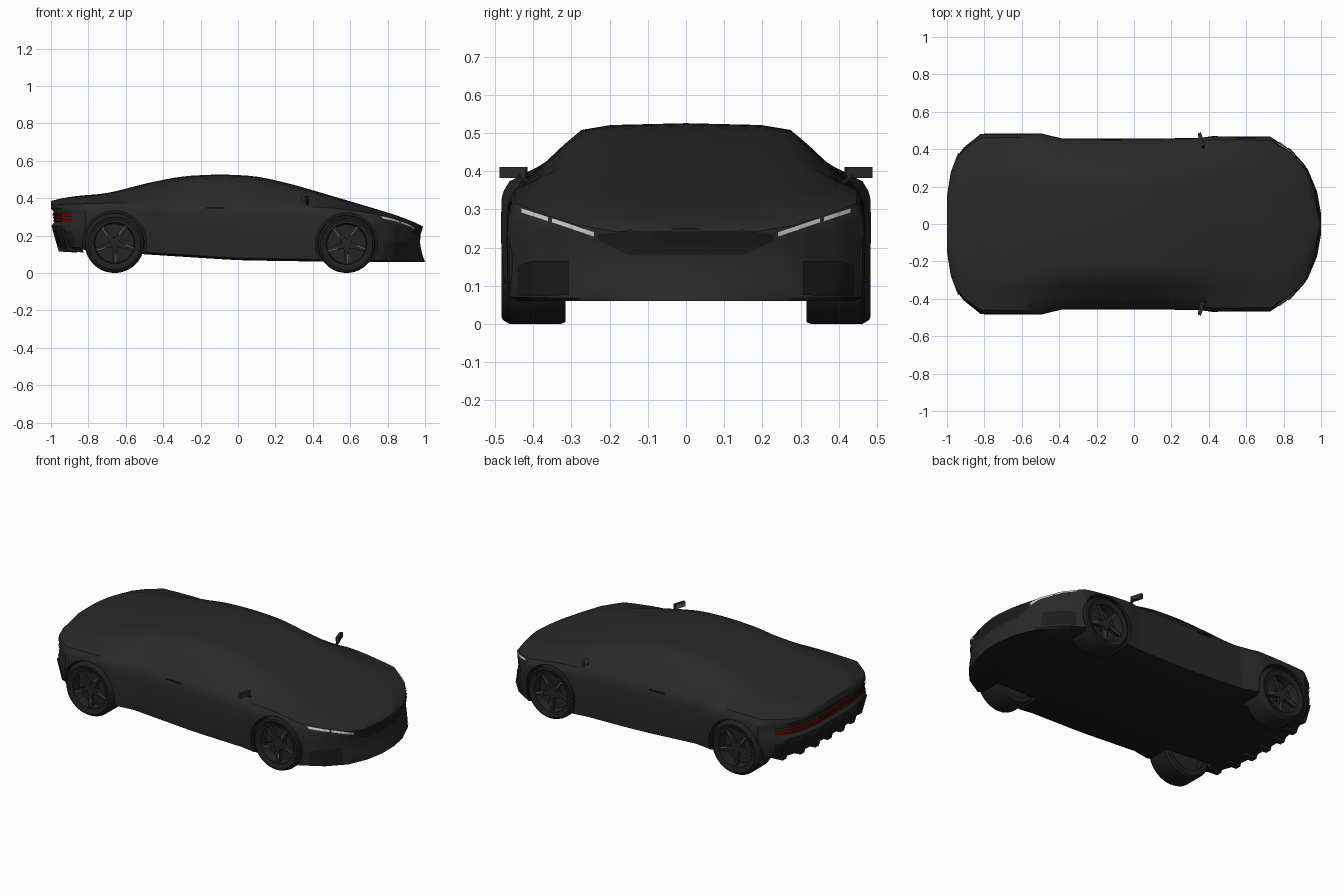
import bpy, bmesh, math
from mathutils import Vector, Matrix
from mathutils.bvhtree import BVHTree

cube = bpy.data.objects.get("Cube")
if cube:
    bpy.data.objects.remove(cube, do_unlink=True)


def material(name, r, g, b):
    m = bpy.data.materials.new(name)
    m.use_nodes = True
    m.diffuse_color = (r, g, b, 1)
    m.node_tree.nodes["Principled BSDF"].inputs["Base Color"].default_value = (r, g, b, 1)
    return m


PAINT = material("charcoal paint", .022, .022, .022)
BLACK = material("black trim", .011, .011, .011)
TYRE = material("tyre rubber", .014, .014, .014)
RIM = material("dark rim", .018, .018, .018)
SILVER = material("silver", .16, .16, .16)
LAMP = material("white lamp", .6, .6, .6)
RED = material("red lamp", .25, .002, .002)


def finish(bm, name, mats, recalc=True, angle=35):
    if recalc:
        bmesh.ops.recalc_face_normals(bm, faces=bm.faces[:])
    me = bpy.data.meshes.new(name)
    bm.to_mesh(me)
    bm.free()
    ob = bpy.data.objects.new(name, me)
    bpy.context.collection.objects.link(ob)
    for m in mats:
        me.materials.append(m)
    smooth(ob, angle)
    return ob


def smooth(ob, angle=35):
    bpy.ops.object.select_all(action='DESELECT')
    ob.select_set(True)
    bpy.context.view_layer.objects.active = ob
    bpy.ops.object.shade_smooth_by_angle(angle=math.radians(angle))


def linear(keys, x):
    x = min(max(x, keys[0][0]), keys[-1][0])
    for (a, p), (b, q) in zip(keys, keys[1:]):
        if x <= b:
            return p + (q - p) * (x - a) / (b - a)


def soft(keys, x, r=.07):
    # averaged samples round off the corners of a key line
    r = min(r, 1 - abs(x))
    return sum(linear(keys, x + r * k / 3) for k in range(-3, 4)) / 7


# Body outlines along the length
PLAN = [(-1, .15), (-.98, .28), (-.95, .36), (-.91, .41), (-.86, .45), (-.82, .482),
        (-.5, .485), (-.38, .456), (0, .456), (.35, .46), (.42, .47), (.73, .468),
        (.84, .4), (.93, .3), (.98, .18), (1, .06)]
ROOF = [(-1, .385), (-.9, .41), (-.7, .424), (-.5, .478), (-.3, .518), (-.1, .528),
        (.1, .519), (.3, .472), (.6, .383), (.9, .295), (1, .25)]
SHOULDER = [(-1, .365), (-.66, .375), (0, .365), (.5, .35), (.75, .315), (.9, .272), (1, .232)]
FLOOR = [(-1, .13), (-.85, .125), (-.5, .1), (0, .068), (.5, .06), (1, .06)]
# End faces: inward shift by height
TAIL = [(.13, .05), (.25, 0), (.27, .02), (.325, .02), (.34, 0)]
NOSE = [(.06, 0), (.12, .022), (.2, .03), (.25, .012)]
# Side rows: height share, width share
ROWS = [(.04, .985), (.25, 1), (.52, 1), (.61, 1), (.85, .995), (.91, .985), (1, .955)]


def section(x):
    w, t = linear(PLAN, x), soft(ROOF, x)
    s, b = soft(SHOULDER, x), soft(FLOOR, x)
    pts = [(0, b), (.93 * w, b)] + [(w * k, b + (s - b) * f) for f, k in ROWS]
    rise = t - s
    pts += [(.8 * w, s + .38 * rise), (.7 * w, s + .65 * rise), (.6 * w, t - .11 * rise),
            (.43 * w, t - .03 * rise), (0, t)]
    out = []
    for y, z in pts:
        fade = max(0, (abs(x) - .7) / .3)
        shift = linear(TAIL, z) if x < 0 else -linear(NOSE, z)
        out.append(Vector((x + fade * shift, y, z)))
    return out


# Body shell, lofted
bm = bmesh.new()
stations = sorted({k[0] for k in PLAN} | {round(-.8 + .05 * i, 2) for i in range(36)})
rings = []
for x in stations:
    half = section(x)
    left = [bm.verts.new(p) for p in half]
    right = [left[0]] + [bm.verts.new((p.x, -p.y, p.z)) for p in half[1:-1]] + [left[-1]]
    rings.append((left, right))
for a, b in zip(rings, rings[1:]):
    for p, q in zip(a, b):
        for i in range(len(p) - 1):
            bm.faces.new((p[i], p[i + 1], q[i + 1], q[i]))
for left, right in (rings[0], rings[-1]):
    for i in range(len(left) - 1):
        quad = list(dict.fromkeys((left[i], left[i + 1], right[i + 1], right[i])))
        bm.faces.new(quad)
bmesh.ops.recalc_face_normals(bm, faces=bm.faces[:])
for f in bm.faces:
    f.material_index = int(f.normal.z < -.9)
surface = BVHTree.FromBMesh(bm)
body = finish(bm, "body", [PAINT, BLACK])


def lathe(name, profile, centre, side, mats, steps=40):
    # closed profile of (radius, y) turned about the axle
    bm = bmesh.new()
    loops = []
    for k in range(steps):
        a = math.tau * k / steps
        loops.append([bm.verts.new((centre[0] + r * math.cos(a), side * (centre[1] + y),
                                    centre[2] + r * math.sin(a))) for r, y in profile])
    n = len(profile)
    for k in range(steps):
        p, q = loops[k], loops[(k + 1) % steps]
        for i in range(n):
            j = (i + 1) % n
            bm.faces.new((p[i], p[j], q[j], q[i]))
    bmesh.ops.remove_doubles(bm, verts=bm.verts[:], dist=1e-5)
    bmesh.ops.dissolve_degenerate(bm, edges=bm.edges[:], dist=1e-5)
    return finish(bm, name, mats)


def prism(name, outline, thick, mat, place=Matrix()):
    # outline in x and z, extruded along y
    bm = bmesh.new()
    a, b = ([bm.verts.new(place @ Vector((x, y, z))) for x, z in outline]
            for y in (-thick / 2, thick / 2))
    bm.faces.new(a)
    bm.faces.new(b[::-1])
    for i in range(len(a)):
        j = (i + 1) % len(a)
        bm.faces.new((a[i], a[j], b[j], b[i]))
    return finish(bm, name, [mat])


def box(name, size, mat, place):
    x, z = size[0] / 2, size[2] / 2
    return prism(name, [(-x, -z), (x, -z), (x, z), (-x, z)], size[1], mat, place)


# Wheels in arches cut from the body
for end, x, radius, outer in (("front", .58, .155, .468), ("rear", -.66, .16, .484)):
    for label, side in (("left", 1), ("right", -1)):
        name = f"{end}_{label}_"
        c = (x, outer, radius)
        arch = radius + .012
        cutter = lathe(name + "arch_cutter", [(0, .2), (arch, .2), (arch, -.165), (0, -.165)],
                       c, side, [PAINT, BLACK], 48)
        cutter.hide_render = True
        for p in cutter.data.polygons:
            p.material_index = 1
        mod = body.modifiers.new("arch", 'BOOLEAN')
        mod.operation, mod.object, mod.solver = 'DIFFERENCE', cutter, 'EXACT'
        bpy.context.view_layer.objects.active = body
        bpy.ops.object.modifier_apply(modifier=mod.name)
        bpy.data.objects.remove(cutter, do_unlink=True)
        lathe(name + "tyre", [(.118, -.008), (.14, 0), (.15, -.005), (radius, -.022),
                              (radius, -.14), (.15, -.152), (.118, -.152)], c, side, [TYRE])
        lathe(name + "rim", [(.119, -.006), (.11, -.006), (.104, -.06), (0, -.06),
                             (0, -.1), (.119, -.1)], c, side, [RIM])
        lathe(name + "hub", [(0, -.016), (.024, -.016), (.03, -.06), (0, -.06)], c, side, [RIM], 20)
        for k in range(5):
            spin = Matrix.Rotation(math.tau * k / 5 + .3, 4, 'Y')
            place = Matrix.Translation((x, side * (outer - .026), radius)) @ spin
            prism(name + f"spoke_{k + 1}", [(.015, -.016), (.112, -.009), (.112, .009), (.015, .016)],
                  .02, RIM, place)
            place = Matrix.Translation((0, side * .011, 0)) @ place
            prism(name + f"spoke_accent_{k + 1}", [(.055, .006), (.105, .003), (.105, .008), (.055, .011)],
                  .004, SILVER, place)
smooth(body)


def on_end(y, z, end):
    return surface.ray_cast(Vector((end * 2, y, z)), Vector((-end, 0, 0)))


def plate(name, y0, y1, low, high, end, mat, lift=.004, cols=16, rows=3):
    # thin skin laid on the nose (end=1) or tail (end=-1)
    bm = bmesh.new()
    grid = []
    for i in range(cols + 1):
        y = y0 + (y1 - y0) * i / cols
        line = []
        for j in range(rows + 1):
            z = low(y) + (high(y) - low(y)) * j / rows
            hit, normal = on_end(y, z, end)[:2]
            line.append(bm.verts.new(hit + normal * lift) if hit else None)
        grid.append(line)
    for p, q in zip(grid, grid[1:]):
        for j in range(rows):
            quad = [p[j], q[j], q[j + 1], p[j + 1]]
            if all(quad):
                f = bm.faces.new(quad)
                f.normal_update()
                if f.normal.x * end < 0:
                    f.normal_flip()
    return finish(bm, name, [mat], recalc=False)


# Nose: lamps, grille and side intakes
def lamp_line(y):
    return .229 + (abs(y) - .24) * .32


def lamp_top(y):
    return lamp_line(y) + .013


for label, side in (("left", 1), ("right", -1)):
    plate(f"{label}_inner_headlamp", side * .24, side * .35, lamp_line, lamp_top, 1, LAMP)
    plate(f"{label}_outer_headlamp", side * .358, side * .43, lamp_line, lamp_top, 1, LAMP)
    plate(f"{label}_intake", side * .305, side * .435, lambda y: .075,
          lambda y: .165 - .35 * max(0, abs(y) - .4), 1, BLACK)
plate("grille", -.23, .23, lambda y: .18 + .5 * max(0, abs(y) - .15),
      lambda y: .243 - .1 * max(0, abs(y) - .15), 1, BLACK, .003, 32)

# Tail: lamp band, red strips and lower fins
plate("tail_lamp_band", -.42, .42, lambda y: .272, lambda y: .322, -1, BLACK, .003, 48)
for k in range(3):
    z = .275 + .017 * k
    plate(f"tail_lamp_{k + 1}", -.42, .42, lambda y: z, lambda y: z + .008, -1, RED, .007, 48, 1)
plate("diffuser_panel", -.42, .42, lambda y: .137, lambda y: .225, -1, BLACK, .003, 48)
for k in range(7):
    y = .12 * (k - 3)
    x = on_end(y, .24, -1)[0].x
    prism(f"diffuser_fin_{k + 1}", [(x + .12, .11), (x + .035, .115), (x, .235), (x + .06, .235)],
          .035, BLACK, Matrix.Translation((0, y, 0)))

# Mirrors and door handles
for label, side in (("left", 1), ("right", -1)):
    turn = Matrix.Rotation(side * .3, 4, 'Z')
    place = Matrix.Translation((.36, side * .452, .397)) @ turn
    box(f"{label}_mirror", (.018, .072, .028), PAINT, place)
    box(f"{label}_mirror_glass", (.003, .064, .022), SILVER, place @ Matrix.Translation((-.01, 0, 0)))
    lean = Matrix.Rotation(side * .7, 4, 'X')
    box(f"{label}_mirror_stem", (.012, .05, .012), BLACK,
        Matrix.Translation((.37, side * .42, .377)) @ lean)
    box(f"{label}_door_handle", (.1, .006, .008), BLACK, Matrix.Translation((-.12, side * .449, .345)))
